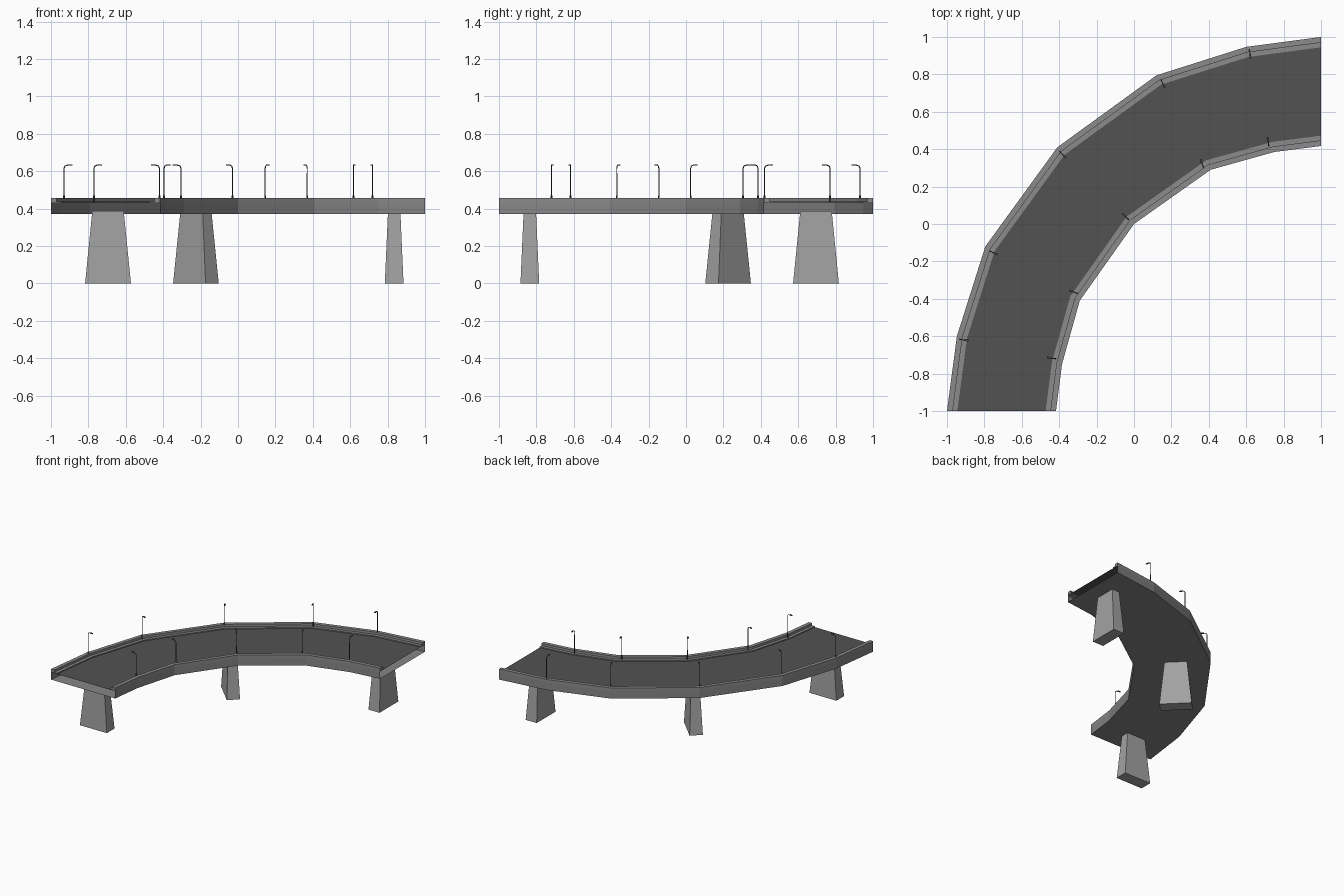
import bpy, bmesh, math
from mathutils import Vector, Matrix

if "Cube" in bpy.data.objects:
    bpy.data.objects.remove(bpy.data.objects["Cube"])

def mat(name, v):
    m = bpy.data.materials.new(name)
    m.diffuse_color = (v, v, v, 1)
    m.use_nodes = True
    m.node_tree.nodes["Principled BSDF"].inputs["Base Color"].default_value = m.diffuse_color
    return m

CONCRETE = mat("deck concrete", 0.24)
BARRIER = mat("barrier concrete", 0.26)
PILLAR = mat("pillar concrete", 0.36)
ASPHALT = mat("asphalt", 0.085)
METAL = mat("lamp metal", 0.06)
HEAD = mat("lamp head", 0.12)

# Plan of the curve: both edges mirror about the diagonal (x, y) -> (-y, -x)
def mirrored(half):
    return [Vector(p) for p in half] + [Vector((-y, -x)) for x, y in half[::-1]]
outer = mirrored([(-1, -1), (-.947, -.60), (-.795, -.12), (-.41, .41)])[:4]
outer += [Vector((-p.y, -p.x)) for p in outer[2::-1]]
inner = mirrored([(-.417, -1), (-.385, -.75), (-.29, -.41), (0, 0)])[:4]
inner += [Vector((-p.y, -p.x)) for p in inner[2::-1]]

def offset(line, d):
    """Mitred offset of a plan line; positive d moves right of travel."""
    n = []
    for a, b in zip(line, line[1:]):
        t = (b - a).normalized()
        n.append(Vector((t.y, -t.x)))
    out = []
    for i, p in enumerate(line):
        if i == 0 or i == len(line) - 1:
            # end cuts stay on the bounding planes y = -1 and x = 1
            s = n[0] if i == 0 else n[-1]
            ax = Vector((1, 0)) if i == 0 else Vector((0, -1))
            out.append(p + ax * d / s.dot(ax))
        else:
            m = (n[i - 1] + n[i]).normalized()
            out.append(p + m * d / m.dot(n[i]))
    return out

def make(name, bm, material):
    bmesh.ops.recalc_face_normals(bm, faces=bm.faces)
    me = bpy.data.meshes.new(name)
    bm.to_mesh(me)
    bm.free()
    ob = bpy.data.objects.new(name, me)
    bpy.context.collection.objects.link(ob)
    for m in material if isinstance(material, list) else [material]:
        me.materials.append(m)
    return ob

def loft(name, rails, material, closed=False, caps=False):
    """Skin between plan lines, each paired with its height."""
    bm = bmesh.new()
    rows = [[bm.verts.new((p.x, p.y, z)) for p in line] for line, z in rails]
    pairs = list(zip(rows, rows[1:])) + ([(rows[-1], rows[0])] if closed else [])
    for a, b in pairs:
        for i in range(len(a) - 1):
            bm.faces.new((a[i], a[i + 1], b[i + 1], b[i]))
    if caps:
        bm.faces.new([r[0] for r in rows])
        bm.faces.new([r[-1] for r in rows])
    return make(name, bm, material)

# Deck shell with open ends, and the road surface on top
Z0, Z1, ROAD, CURB, TOP = .37, .43, .43, .438, .457
loft("deck_shell", [(outer, Z1), (outer, Z0), (inner, Z0), (inner, Z1)], CONCRETE)
road = loft("road", [(offset(outer, .02), ROAD), (offset(inner, -.02), ROAD)], ASPHALT)
for p in road.data.polygons:
    if p.normal.z < 0:
        p.flip()

# Stepped barriers along both edges
for side, line, s in (("outer", outer, 1), ("inner", inner, -1)):
    a, b, c = line, offset(line, .03 * s), offset(line, .055 * s)
    loft(side + "_barrier", [(a, Z1), (a, TOP), (b, TOP), (b, CURB), (c, CURB), (c, Z1)],
         BARRIER, closed=True, caps=True)

# Tapered pillars, long side across the road
def pillar(name, x, y, angle):
    bm = bmesh.new()
    bmesh.ops.create_cube(bm, size=1)
    for v in bm.verts:
        w, d, z = (.168, .066, .387) if v.co.z > 0 else (.245, .10, 0)
        v.co = Vector((math.copysign(w / 2, v.co.x), math.copysign(d / 2, v.co.y), z))
    bm.transform(Matrix.Translation((x, y, 0)) @ Matrix.Rotation(angle, 4, 'Z'))
    make(name, bm, PILLAR)

pillar("south_pillar", -.695, -.835, 0)
pillar("middle_pillar", -.225, .225, math.radians(135))
pillar("east_pillar", .835, .695, math.pi / 2)

# Street lamps: pole with foot, curved arm, flat head pointing at the road
def rod(bm, a, b, r1, r2, n=6):
    a, b = Vector(a), Vector(b)
    m = Matrix.Translation((a + b) / 2) @ (b - a).to_track_quat('Z', 'Y').to_matrix().to_4x4()
    bmesh.ops.create_cone(bm, cap_ends=True, segments=n, radius1=r1, radius2=r2,
                          depth=(b - a).length, matrix=m)

def lamp(name, x, y, direction):
    bm = bmesh.new()
    rod(bm, (0, 0, CURB), (0, 0, .47), .005, .005)
    path = [(0, 0, .47), (0, 0, .615), (.004, 0, .626), (.014, 0, .631), (.026, 0, .633)]
    for a, b in zip(path, path[1:]):
        rod(bm, a, b, .003, .0025)
    k = len(bm.faces)
    bmesh.ops.create_cube(bm, size=1, matrix=Matrix.Translation((.034, 0, .633))
                          @ Matrix.Diagonal((.022, .010, .006, 1)))
    for i, f in enumerate(bm.faces):
        f.material_index = int(i >= k)
    bm.transform(Matrix.Translation((x, y, 0)) @ Matrix.Rotation(direction, 4, 'Z'))
    make(name, bm, [METAL, HEAD])

# Half of the lamps listed; the rest mirror across the diagonal
spots = [("outer", -.93, -.617, -8), ("outer", -.77, -.145, -26), ("outer", -.395, .385, -45),
         ("inner", -.42, -.72, 172), ("inner", -.305, -.37, 160), ("inner", -.03, .025, 135)]
for i, (side, x, y, deg) in enumerate(spots):
    lamp(f"{side}_lamp_{i}", x, y, math.radians(deg))
    if i % 3 != 2:
        lamp(f"{side}_lamp_{i}_mirror", -y, -x, math.radians(270 - deg))
